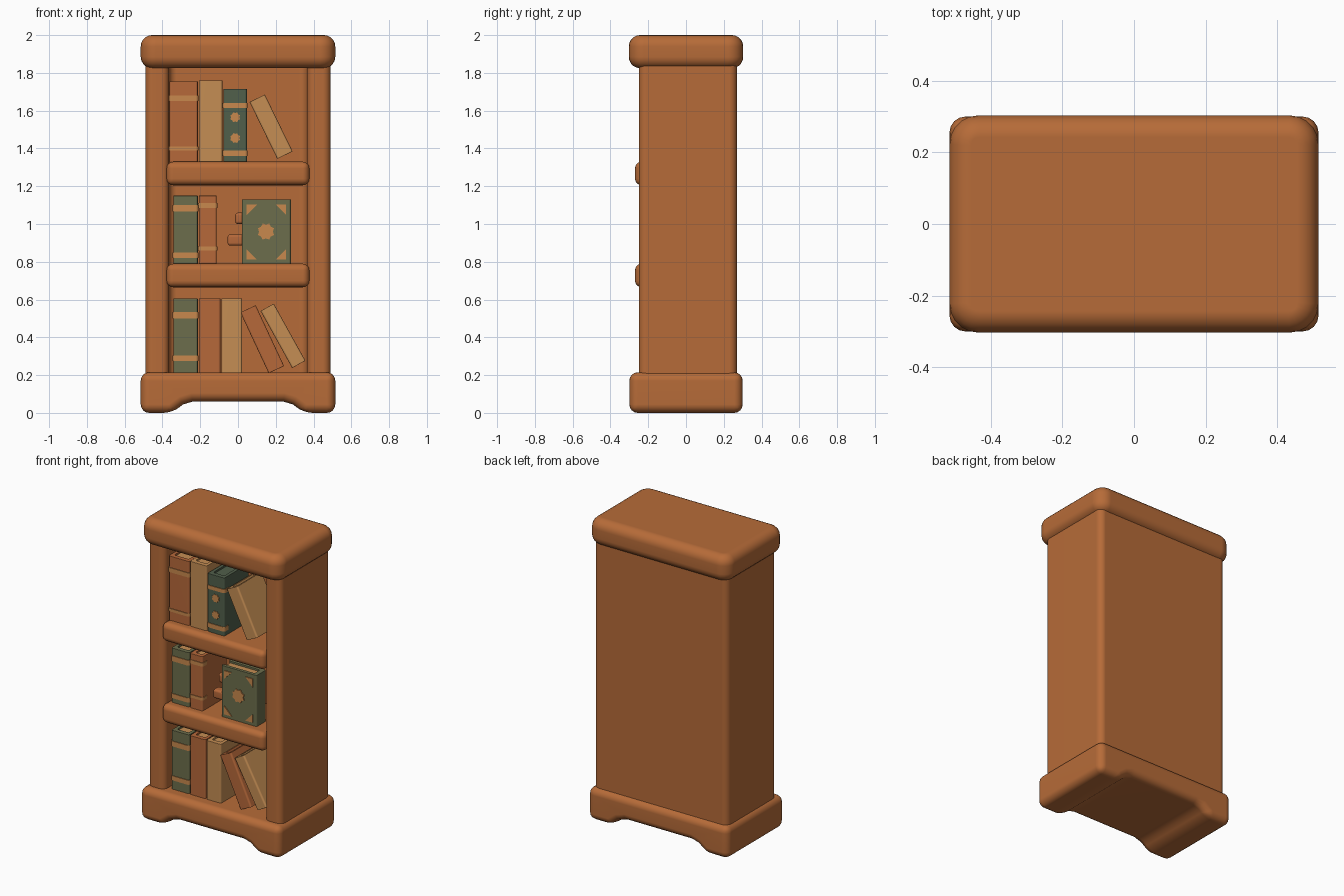
import bpy, bmesh, math
from mathutils import Matrix, Vector

old = bpy.data.objects.get("Cube")
if old:
    bpy.data.objects.remove(old)


def material(name, color):
    m = bpy.data.materials.new(name)
    m.use_nodes = True
    m.diffuse_color = (*color, 1)
    m.node_tree.nodes["Principled BSDF"].inputs["Base Color"].default_value = (*color, 1)
    return m


WOOD = material("warm wood", (0.47, 0.148, 0.04))
RUST = material("rust leather", (0.47, 0.14, 0.042))
TAN = material("tan leather", (0.56, 0.27, 0.088))
OLIVE = material("olive cloth", (0.15, 0.155, 0.072))
TEAL = material("dark green cloth", (0.082, 0.115, 0.07))
GOLD = material("gold trim", (0.58, 0.25, 0.075))


def prism(name, pts, axis, lo, hi, mat, bevel=0.0, seg=3, upright=0.0, mtx=None):
    """Extrude a 2D outline along y or z, round its edges and shade it."""
    bm = bmesh.new()
    place = (lambda u, v, t: (u, t, v)) if axis == "y" else (lambda u, v, t: (u, v, t))
    face = bm.faces.new([bm.verts.new(place(u, v, lo)) for u, v in pts])
    new = bmesh.ops.extrude_face_region(bm, geom=[face])["geom"]
    step = Vector(place(0, 0, hi - lo))
    bmesh.ops.translate(bm, vec=step, verts=[g for g in new if isinstance(g, bmesh.types.BMVert)])
    bmesh.ops.recalc_face_normals(bm, faces=bm.faces)
    # Round the upright corners first, then every remaining hard edge
    if upright:
        posts = [e for e in bm.edges if abs(e.verts[0].co.z - e.verts[1].co.z) > (hi - lo) * 0.9]
        bmesh.ops.bevel(bm, geom=posts, offset=upright, segments=5, profile=0.5,
                        affect="EDGES", clamp_overlap=True)
    if bevel:
        hard = [e for e in bm.edges if e.calc_face_angle(0) > 0.5]
        bmesh.ops.bevel(bm, geom=hard, offset=bevel, segments=seg, profile=0.5,
                        affect="EDGES", clamp_overlap=True)
    if mtx:
        bm.transform(mtx)
    me = bpy.data.meshes.new(name)
    bm.to_mesh(me)
    bm.free()
    me.materials.append(mat)
    ob = bpy.data.objects.new(name, me)
    bpy.context.collection.objects.link(ob)
    bpy.ops.object.select_all(action="DESELECT")
    ob.select_set(True)
    bpy.context.view_layer.objects.active = ob
    bpy.ops.object.shade_smooth_by_angle(angle=math.radians(40))
    ob.modifiers.new("weighted_normals", "WEIGHTED_NORMAL").keep_sharp = True
    return ob


def rect(x0, x1, y0, y1):
    return [(x0, y0), (x1, y0), (x1, y1), (x0, y1)]


def mirrored(half):
    """Close an outline from its right half, listed from centre to centre."""
    return half + [(-x, y) for x, y in reversed(half)]


# Case: sides and back in one U-shaped outline
case = mirrored([(0.365, 0.1), (0.365, -0.25), (0.49, -0.25), (0.49, 0.27)])
prism("case", case, "z", 0.1, 1.92, WOOD, upright=0.04)

# Cornice and footed base
prism("cornice", rect(-0.515, 0.515, -0.303, 0.303), "z", 1.825, 2.0, WOOD, 0.06, 5, upright=0.08)
foot = mirrored([(0.24, 0.06), (0.29, 0.045), (0.35, 0.0), (0.515, 0.0), (0.515, 0.215)])
prism("base", foot, "y", -0.3, 0.3, WOOD, 0.045, 4)

# Shelves
for label, top in (("upper", 1.33), ("lower", 0.79)):
    prism(label + "_shelf", rect(-0.378, 0.378, -0.27, 0.14), "z", top - 0.125, top, WOOD, 0.035, 4)


def spine_band(name, w, z0, z1, front, mtx):
    """Thin strap wrapped around a spine."""
    e = 0.004
    prism(name, rect(-w / 2 - e, w / 2 + e, front - e, front + 0.05), "z", z0, z1, GOLD,
          upright=0.015, mtx=mtx)


def book(name, x, z, w, h, cover, lean=0, bands=(), pages=TAN, depth=0.26, y=-0.08, turn=0):
    """Cover wrapped around a page block; the spine faces forward before turning."""
    mtx = (Matrix.Translation((x, y, z)) @ Matrix.Rotation(math.radians(lean), 4, "Y")
           @ Matrix.Rotation(math.radians(turn), 4, "Z"))
    f, b, t = -depth / 2, depth / 2, 0.022
    outline = mirrored([(w / 2 - t, f + 0.03), (w / 2 - t, b), (w / 2, b), (w / 2, f)])
    # Reorder so the outline runs around the U without crossing
    prism(name + "_cover", outline, "z", -h / 2, h / 2, cover, 0.009, 2, upright=0.012, mtx=mtx)
    prism(name + "_pages", rect(-w / 2 + 0.015, w / 2 - 0.015, f + 0.02, b - 0.012), "z",
          -h / 2 + 0.01, h / 2 - 0.012, pages, mtx=mtx)
    for i, (lo, hi) in enumerate(bands):
        spine_band(f"{name}_band_{i}", w, lo, hi, f, mtx)


def upright_book(name, x0, x1, floor, top, cover, bands=(), **kw):
    mid = (floor + top) / 2
    book(name, (x0 + x1) / 2, mid, x1 - x0 - 0.006, top - floor, cover,
         bands=[(lo - mid, hi - mid) for lo, hi in bands], **kw)


# Top shelf books
upright_book("top_rust_book", -0.365, -0.21, 1.325, 1.755, RUST, [(1.65, 1.68), (1.39, 1.41)])
upright_book("top_tan_book", -0.21, -0.08, 1.325, 1.76, TAN)
upright_book("top_green_book", -0.08, 0.05, 1.325, 1.715, TEAL, [(1.615, 1.64), (1.36, 1.39)], pages=TEAL)
book("top_leaning_book", 0.175, 1.515, 0.09, 0.335, TAN, lean=-26)

# Middle shelf books
upright_book("middle_olive_book", -0.345, -0.21, 0.785, 1.15, OLIVE, [(1.065, 1.1), (0.82, 0.85)])
upright_book("middle_rust_book", -0.21, -0.11, 0.785, 1.15, RUST, [(1.085, 1.11), (0.86, 0.88)])
book("display_book", 0.15, 0.957, 0.1, 0.345, OLIVE, turn=90, y=-0.155)

# Bottom shelf books
upright_book("bottom_olive_book", -0.345, -0.21, 0.21, 0.605, OLIVE, [(0.5, 0.535), (0.275, 0.305)])
upright_book("bottom_rust_book", -0.21, -0.09, 0.21, 0.605, RUST)
upright_book("bottom_tan_book", -0.09, 0.025, 0.21, 0.605, TAN)
book("bottom_leaning_rust_book", 0.128, 0.39, 0.09, 0.355, RUST, lean=-25)
book("bottom_leaning_tan_book", 0.238, 0.408, 0.08, 0.345, TAN, lean=-29)


def burst(cx, cz, r, n=8):
    """Small notched ornament outline."""
    return [(cx + (r if i % 2 else r * 0.8) * math.sin(i * math.pi / n),
             cz + (r if i % 2 else r * 0.8) * math.cos(i * math.pi / n)) for i in range(2 * n)]


# Spine ornaments on the dark green book
for i, z in enumerate((1.565, 1.455)):
    prism(f"spine_ornament_{i}", burst(-0.015, z, 0.028), "y", -0.215, -0.208, GOLD)

# Display book: medallion, corner plates and clasps
prism("cover_medallion", burst(0.148, 0.96, 0.046), "y", -0.211, -0.203, GOLD)
for sx in (-1, 1):
    for sz in (-1, 1):
        x, z = 0.15 + sx * 0.105, 0.957 + sz * 0.145
        corner = [(x, z), (x - sx * 0.055, z), (x - sx * 0.03, z - sz * 0.025), (x, z - sz * 0.055)]
        prism(f"cover_corner_{sx}_{sz}", corner, "y", -0.211, -0.203, GOLD)
for label, x0, z0, z1 in (("upper", -0.015, 1.0, 1.06), ("lower", -0.055, 0.885, 0.945)):
    prism(label + "_clasp", rect(x0, 0.04, -0.19, -0.13), "z", z0, z1, RUST, 0.015, 3)
